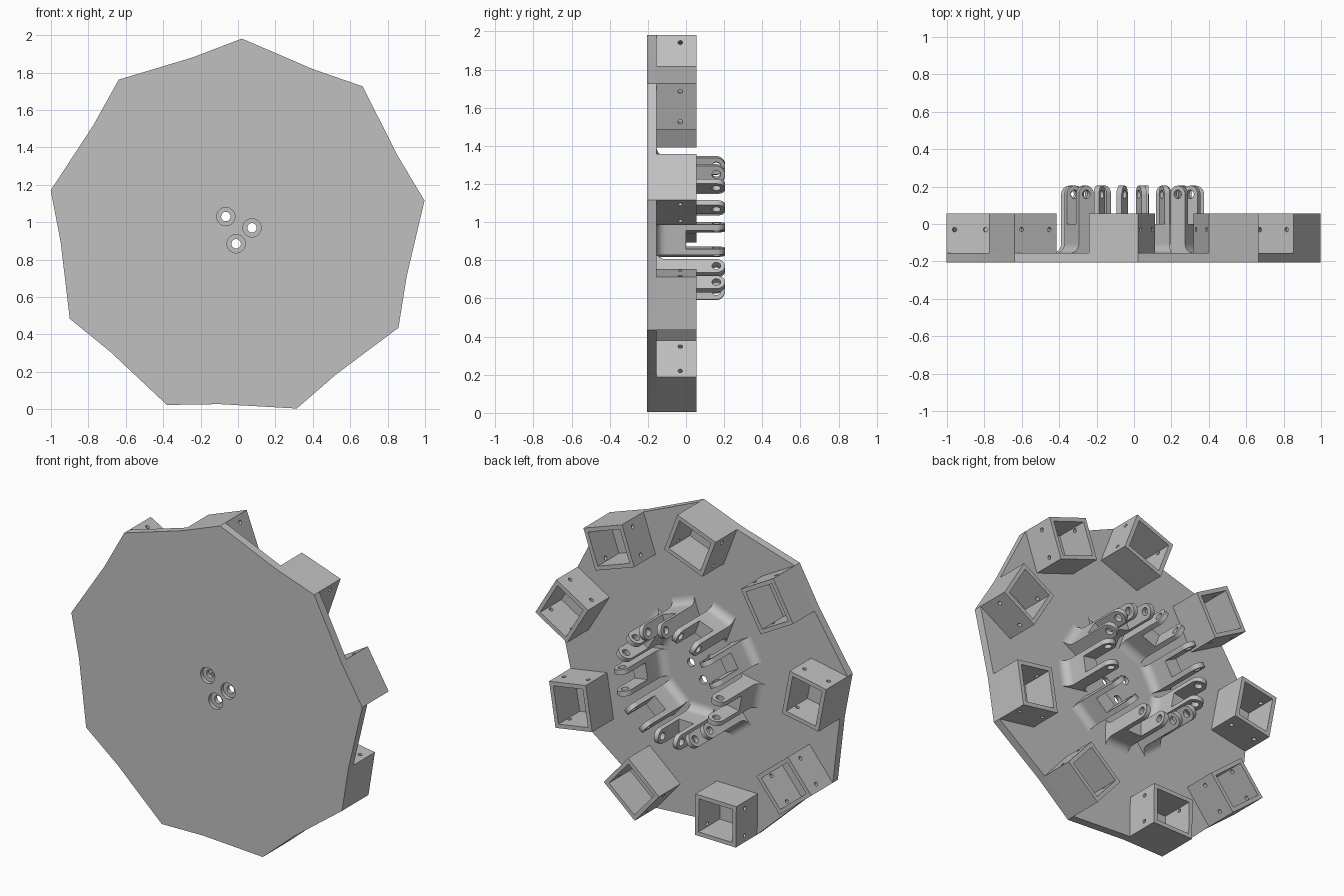
import bpy, bmesh
from math import sin, cos, pi, radians
from mathutils import Matrix, Vector

if "Cube" in bpy.data.objects:
    bpy.data.objects.remove(bpy.data.objects["Cube"])

COUNT = 9
CENTRE = Vector((-0.007, 0, 0.967))
FIRST = 110.9                       # direction of the first station, degrees
FRONT, BACK, RIM, TOP = -0.205, -0.155, 0.055, 0.205

grey = bpy.data.materials.new("plain grey")
grey.use_nodes = True
grey.diffuse_color = (0.53, 0.53, 0.53, 1)
grey.node_tree.nodes["Principled BSDF"].inputs["Base Color"].default_value = (0.53, 0.53, 0.53, 1)


def station(i):
    """Frame with x pointing outward, y clockwise and z to the back."""
    a = radians(FIRST - 360 / COUNT * i)
    rot = Matrix(((cos(a), sin(a), 0), (0, 0, 1), (sin(a), -cos(a), 0))).to_4x4()
    return Matrix.Translation(CENTRE) @ rot


def add_object(name, bm):
    bmesh.ops.recalc_face_normals(bm, faces=bm.faces[:])
    mesh = bpy.data.meshes.new(name)
    bm.to_mesh(mesh)
    bm.free()
    mesh.materials.append(grey)
    ob = bpy.data.objects.new(name, mesh)
    bpy.context.collection.objects.link(ob)
    return ob


def prism(name, points, direction):
    """Extrude a closed outline of 3D points."""
    bm = bmesh.new()
    face = bm.faces.new([bm.verts.new(p) for p in points])
    new = bmesh.ops.extrude_face_region(bm, geom=[face])["geom"]
    verts = [g for g in new if isinstance(g, bmesh.types.BMVert)]
    bmesh.ops.translate(bm, vec=direction, verts=verts)
    return add_object(name, bm)


def block(name, lo, hi):
    pts = [(lo[0], lo[1], lo[2]), (hi[0], lo[1], lo[2]),
           (hi[0], hi[1], lo[2]), (lo[0], hi[1], lo[2])]
    return prism(name, pts, (0, 0, hi[2] - lo[2]))


def rod(name, centre, radius, length, sides=24):
    """Cylinder lying along y."""
    bm = bmesh.new()
    bmesh.ops.create_cone(bm, cap_ends=True, segments=sides, radius1=radius, radius2=radius,
                          depth=length, matrix=Matrix.Translation(centre) @ Matrix.Rotation(pi / 2, 4, 'X'))
    return add_object(name, bm)


def carve(ob, cutters):
    """Subtract the cutters and keep the finished mesh."""
    for c in cutters:
        mod = ob.modifiers.new("cut", 'BOOLEAN')
        mod.operation, mod.solver, mod.object = 'DIFFERENCE', 'EXACT', c
    bpy.context.view_layer.update()
    deps = bpy.context.evaluated_depsgraph_get()
    mesh = bpy.data.meshes.new_from_object(ob.evaluated_get(deps))
    ob.modifiers.clear()
    ob.data = mesh
    for c in cutters:
        bpy.data.objects.remove(c)


def smooth(ob):
    bpy.ops.object.select_all(action='DESELECT')
    ob.select_set(True)
    bpy.context.view_layer.objects.active = ob
    bpy.ops.object.shade_smooth_by_angle(angle=radians(35))


def repeat(ob):
    """Place the part at every station around the plate."""
    for i in range(COUNT):
        copy = ob if i == 0 else ob.copy()
        if i:
            bpy.context.collection.objects.link(copy)
        copy.name = f"{ob.name.split('.')[0].rstrip('_0123456789')}_{i + 1}"
        copy.matrix_world = station(i)


# Socket box dimensions in the station frame
U0, U1, V0, V1 = 0.683, 0.938, 0.107, 0.388
WALL = 0.025

# Base plate, its edge flush with the outer face of every socket
outline = []
for i in range(COUNT):
    for v in (V0, V1):
        p = station(i) @ Vector((U1, v, 0))
        outline.append((p.x, FRONT, p.z))
plate = prism("base_plate", outline, (0, BACK - FRONT, 0))
cuts = []
for x, z in ((-0.065, 1.03), (0.075, 0.97), (-0.01, 0.885)):
    cuts.append(rod("screw_hole", (x, FRONT, z), 0.025, 0.3, 32))
    cuts.append(rod("screw_recess", (x, FRONT, z), 0.049, 0.05, 32))
carve(plate, cuts)
smooth(plate)

# Hollow sockets with pin holes in the side walls
socket = block("socket", (U0, V0, BACK - 0.01), (U1, V1, RIM))
cuts = [block("cavity", (U0 + WALL, V0 + WALL, BACK + 0.002), (U1 - WALL, V1 - WALL, RIM + 0.1))]
for u in (U1 - 0.043, U0 + 0.043):
    cuts.append(rod("pin_hole", (u, (V0 + V1) / 2, -0.03), 0.012, 0.5, 16))
carve(socket, cuts)
smooth(socket)
repeat(socket)

# Hinge brackets: flared foot, rounded top, slot between two lugs
MID, HALF, FLARE, WIDTH = 0.328, 0.046, 0.05, 0.08
PIVOT = TOP - HALF
profile = []
for s in (1, -1):
    steps = range(9) if s == 1 else range(8, -1, -1)
    foot = [(MID + s * (HALF + FLARE * (1 - sin(t * pi / 16))),
             BACK + FLARE * (1 - cos(t * pi / 16))) for t in steps]
    if s == 1:
        profile += [(MID + HALF + FLARE, BACK - 0.01)] + foot
        profile += [(MID + HALF * cos(t * pi / 16), PIVOT + HALF * sin(t * pi / 16)) for t in range(17)]
    else:
        profile += foot + [(MID - HALF - FLARE, BACK - 0.01)]
bracket = prism("hinge_bracket", [(u, -WIDTH, w) for u, w in profile], (0, 2 * WIDTH, 0))
carve(bracket, [block("slot", (0, -0.05, 0), (1, 0.05, 0.5)),
                rod("pivot_hole", (MID, 0, PIVOT), 0.023, 0.5)])
smooth(bracket)
repeat(bracket)
